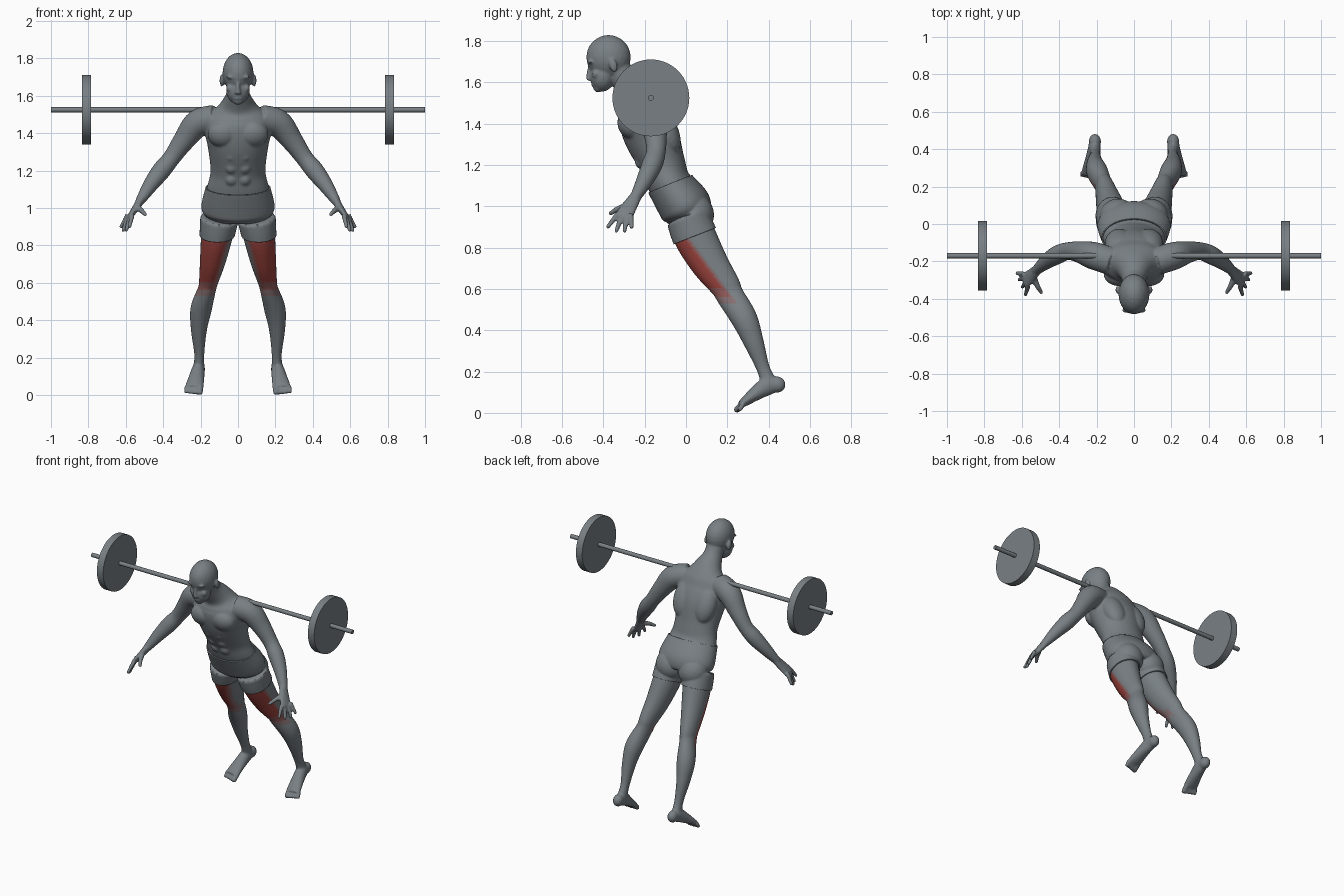
import bpy, bmesh, math
from mathutils import Vector, Matrix

cube = bpy.data.objects.get("Cube")
if cube:
    bpy.data.objects.remove(cube, do_unlink=True)


def material(name, color):
    m = bpy.data.materials.new(name)
    m.use_nodes = True
    m.diffuse_color = (*color, 1)
    m.node_tree.nodes["Principled BSDF"].inputs["Base Color"].default_value = (*color, 1)
    return m


GREY_RGB = Vector((0.19, 0.215, 0.23))
RED_RGB = Vector((0.33, 0.055, 0.045))
grey = material("slate grey", GREY_RGB)
dull = material("dull red grey", GREY_RGB.lerp(RED_RGB, 0.35))
mid = material("muted red", GREY_RGB.lerp(RED_RGB, 0.7))
red = material("muscle red", RED_RGB)


def make_object(name, bm, mats):
    me = bpy.data.meshes.new(name)
    bm.to_mesh(me)
    bm.free()
    for m in mats:
        me.materials.append(m)
    ob = bpy.data.objects.new(name, me)
    bpy.context.scene.collection.objects.link(ob)
    return ob


def spline(p0, p1, p2, p3, t):
    return [0.5 * (2 * b + (c - a) * t + (2 * a - 5 * b + 4 * c - d) * t * t
                   + (3 * b - a - 3 * c + d) * t ** 3) for a, b, c, d in zip(p0, p1, p2, p3)]


def loft(bm, rows, hint=(1, 0, 0), steps=6, seg=28):
    """Tube through rows of x, y, z, half width along hint, half depth."""
    pts = []
    for i in range(len(rows) - 1):
        four = [rows[max(0, min(len(rows) - 1, i + k))] for k in (-1, 0, 1, 2)]
        pts += [spline(*four, s / steps) for s in range(steps)]
    pts.append(rows[-1])
    rings = []
    for i, p in enumerate(pts):
        before, after = pts[max(i - 1, 0)], pts[min(i + 1, len(pts) - 1)]
        tangent = (Vector(after[:3]) - Vector(before[:3])).normalized()
        wide = Vector(hint)
        wide = (wide - tangent * wide.dot(tangent)).normalized()
        deep = tangent.cross(wide)
        ring = []
        for k in range(seg):
            a = math.tau * k / seg
            ring.append(bm.verts.new(Vector(p[:3]) + wide * p[3] * math.cos(a)
                                     + deep * p[4] * math.sin(a)))
        rings.append(ring)
    for r, q in zip(rings, rings[1:]):
        for k in range(seg):
            n = (k + 1) % seg
            bm.faces.new((r[k], r[n], q[n], q[k]))
    bm.faces.new(rings[0][::-1])
    bm.faces.new(rings[-1])


def ball(bm, center, radii, tilt=0):
    mat = Matrix.Translation(center) @ Matrix.Rotation(tilt, 4, 'X') @ Matrix.Diagonal((*radii, 1))
    bmesh.ops.create_icosphere(bm, subdivisions=3, radius=1, matrix=mat)


def digit(bm, start, end, r0, r1):
    loft(bm, [(*start, r0, r0), (*end, r1, r1)], hint=(0.8, 0.6, 0.1), steps=3, seg=12)
    ball(bm, end, (r1, r1, r1))


LEAN = 0.43
bm = bmesh.new()

# Trunk and neck
loft(bm, [(0, .015, .95, .15, .10), (0, -.005, 1.0, .188, .12), (0, -.078, 1.108, .166, .105),
          (0, -.112, 1.2, .147, .11), (0, -.162, 1.33, .162, .132), (0, -.198, 1.42, .18, .128),
          (0, -.215, 1.49, .165, .11), (0, -.24, 1.545, .1, .085),
          (0, -.295, 1.61, .062, .064), (0, -.335, 1.68, .058, .06)], seg=40)

# Head and face
ball(bm, (0, -.375, 1.722), (.083, .108, .108))
ball(bm, (0, -.405, 1.63), (.064, .06, .075))
ball(bm, (0, -.425, 1.577), (.032, .025, .026))
ball(bm, (0, -.447, 1.588), (.026, .012, .011))
loft(bm, [(0, -.462, 1.68, .009, .012), (0, -.47, 1.64, .011, .013),
          (0, -.468, 1.61, .018, .014)], seg=14)

for s in (1, -1):
    def side(x, y, z, *rest):
        return (s * x, y, z, *rest)

    # Brow, cheek and ear
    ball(bm, side(.034, -.463, 1.7), (.03, .014, .01))
    ball(bm, side(.042, -.435, 1.64), (.022, .02, .022))
    ball(bm, side(.086, -.352, 1.682), (.013, .02, .034), .25)

    # Chest, back, belly and seat muscles
    ball(bm, side(.078, -.268, 1.395), (.085, .062, .075), LEAN)
    ball(bm, side(.078, -.105, 1.37), (.078, .065, .13), LEAN)
    for k in range(3):
        ball(bm, side(.034, -.19 - .031 * k, 1.15 + .063 * k), (.034, .026, .034), LEAN)
    ball(bm, side(.085, .04, .965), (.092, .087, .095), LEAN)

    # Arm
    loft(bm, [side(*p, r, r) for p, r in (
        ((.12, -.2, 1.478), .074), ((.215, -.17, 1.452), .074), ((.29, -.15, 1.36), .058),
        ((.355, -.145, 1.268), .047), ((.41, -.165, 1.2), .05), ((.47, -.203, 1.12), .04),
        ((.525, -.25, 1.035), .025))])

    # Palm, fingers and thumb
    loft(bm, [side(.51, -.235, 1.06, .026, .025), side(.54, -.267, 1.01, .036, .02),
              side(.575, -.298, .958, .043, .015), side(.582, -.303, .945, .036, .011)],
         hint=(0, 1, 0))
    for base, tip in (((.566, -.333, .96), (.58, -.377, .902)), ((.577, -.313, .948), (.597, -.337, .882)),
                      ((.588, -.289, .948), (.614, -.297, .882)), ((.59, -.268, .962), (.624, -.263, .9))):
        digit(bm, side(*base), side(*tip), .014, .0105)
    digit(bm, side(.54, -.28, 1.005), side(.515, -.335, .985), .019, .014)
    digit(bm, side(.515, -.335, .985), side(.496, -.365, .966), .014, .011)

    # Leg
    loft(bm, [side(*p) for p in (
        (.1, .01, .94, .095, .098), (.115, .05, .84, .084, .102), (.135, .117, .72, .069, .09),
        (.155, .187, .62, .053, .074), (.166, .215, .565, .048, .067), (.197, .28, .46, .057, .064),
        (.209, .325, .35, .043, .05), (.207, .372, .22, .027, .033),
        (.209, .4, .15, .03, .038))])

    # Foot and toes
    ball(bm, side(.209, .44, .137), (.033, .042, .04))
    loft(bm, [side(*p) for p in (
        (.209, .445, .137, .03, .034), (.213, .395, .13, .035, .045), (.222, .335, .092, .042, .034),
        (.231, .285, .055, .048, .023), (.234, .262, .04, .046, .016))])
    for k in range(5):
        r = .016 if k == 0 else .0125
        x = .2 + .0185 * k
        digit(bm, side(x, .277, .045), side(x + .003, .247 + .004 * k, r + .002 * k), r, r)

# Fuse the parts into one smooth skin
body = make_object("body", bm, [grey, dull, mid, red])
remesh = body.modifiers.new("fuse", 'REMESH')
remesh.mode = 'VOXEL'
remesh.voxel_size = 0.0062
relax = body.modifiers.new("relax", 'SMOOTH')
relax.factor = 0.5
relax.iterations = 5
bpy.context.view_layer.update()
deps = bpy.context.evaluated_depsgraph_get()
skin = bpy.data.meshes.new_from_object(body.evaluated_get(deps))
body.modifiers.clear()
body.data = skin
skin.materials.clear()
for m in (grey, dull, mid, red):
    skin.materials.append(m)

# Highlighted front thigh muscles, fading at the edges
for f in skin.polygons:
    f.use_smooth = True
    f.material_index = 0
    x, y, z = f.center
    x = abs(x)
    if x < 0.3 and z < 0.9:
        drop = 0.82 - z
        depth = y - (0.74 * drop - 0.05)
        margin = min(0.085 - depth, x - 0.045 - 0.28 * drop, (z - 0.53) * 0.3)
        f.material_index = sum(margin > lim for lim in (0, 0.01, 0.022))

# Shorts: a raised layer cut from the skin between two slanted planes
bm = bmesh.new()
bm.from_mesh(skin)
bmesh.ops.delete(bm, geom=[v for v in bm.verts if abs(v.co.x) > 0.3], context='VERTS')
for co, no in (((0, -.175, 1.07), (0, -.39, 1)), ((0, -.05, .82), (0, .39, -1))):
    bmesh.ops.bisect_plane(bm, geom=bm.verts[:] + bm.edges[:] + bm.faces[:],
                           plane_co=co, plane_no=Vector(no).normalized(), clear_outer=True)
for f in bm.faces:
    f.material_index = 0
    f.smooth = True
shorts = make_object("shorts", bm, [grey])
shell = shorts.modifiers.new("cloth", 'SOLIDIFY')
shell.thickness = 0.008
shell.offset = 1
shorts.data.set_sharp_from_angle(angle=math.radians(40))


# Barbell
def disc(name, x, radius, length, seg):
    b = bmesh.new()
    mat = Matrix.Translation((x, -.17, 1.525)) @ Matrix.Rotation(math.pi / 2, 4, 'Y')
    bmesh.ops.create_cone(b, cap_ends=True, segments=seg, radius1=radius, radius2=radius,
                          depth=length, matrix=mat)
    for f in b.faces:
        f.smooth = True
    ob = make_object(name, b, [grey])
    ob.data.set_sharp_from_angle(angle=math.radians(40))


disc("barbell_bar", 0, .014, 2, 20)
disc("left_weight_plate", .81, .186, .048, 56)
disc("right_weight_plate", -.81, .186, .048, 56)
